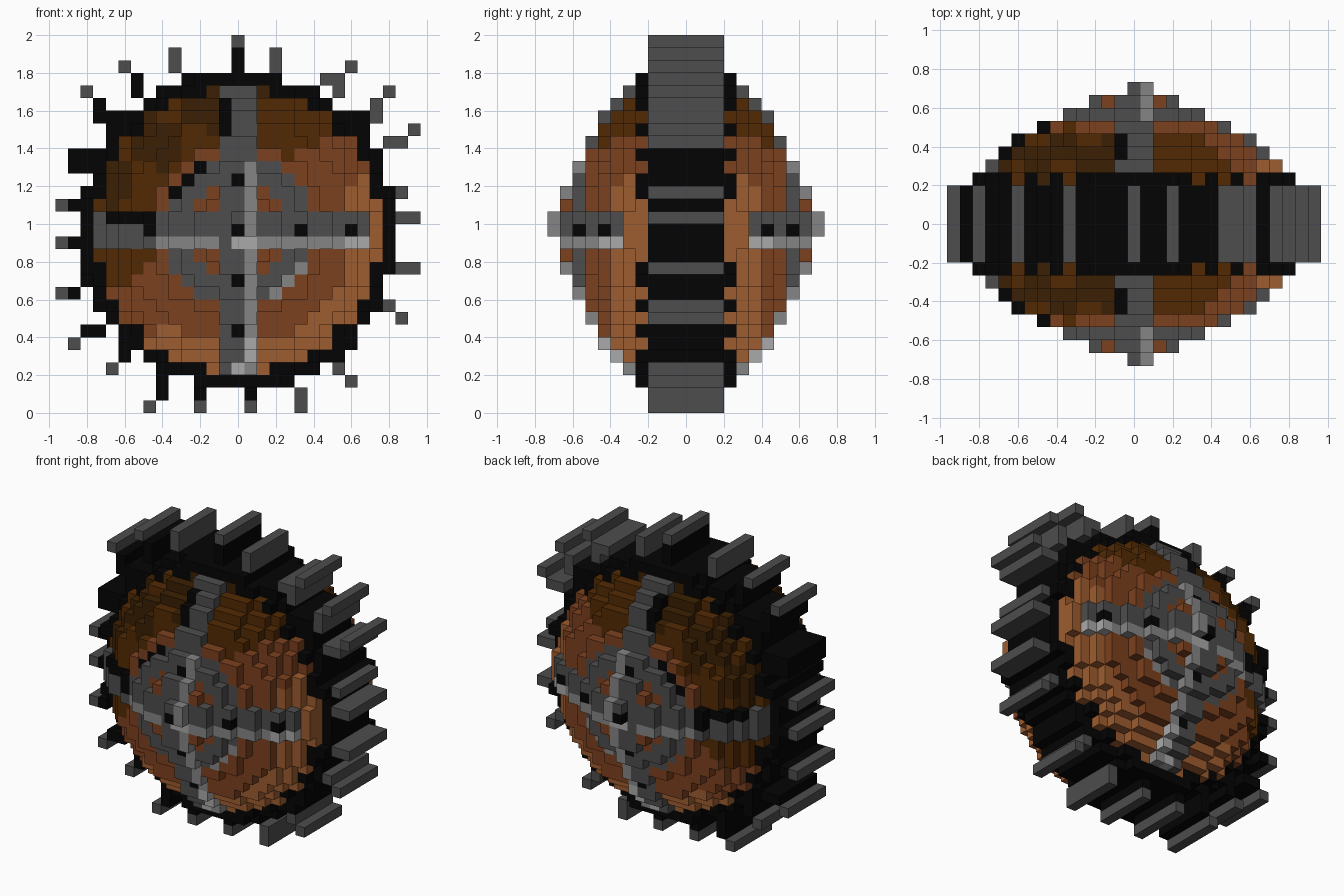
import bpy, bmesh
from mathutils import Matrix, Vector

old = bpy.data.objects.get("Cube")
if old:
    bpy.data.objects.remove(old, do_unlink=True)

V = 1 / 15      # block size
MID = 14.5      # wheel centre height in blocks

COLOURS = {
    "black": (0.0012, 0.0012, 0.0012),
    "dark_grey": (0.074, 0.074, 0.074),
    "light_grey": (0.235, 0.235, 0.235),
    "pale_grey": (0.4, 0.4, 0.4),
    "dark_brown": (0.044, 0.014, 0.001),
    "brown": (0.086, 0.023, 0.001),
    "red_brown": (0.2, 0.052, 0.013),
    "tan": (0.34, 0.107, 0.029),
}
NAMES = list(COLOURS)
MATS = []
for name, rgb in COLOURS.items():
    m = bpy.data.materials.new(name)
    m.use_nodes = True
    m.diffuse_color = (*rgb, 1)
    bsdf = m.node_tree.nodes["Principled BSDF"]
    bsdf.inputs["Base Color"].default_value = (*rgb, 1)
    bsdf.inputs["Roughness"].default_value = 0.9
    MATS.append(m)


def build(name, columns):
    """Object made of front-to-back block columns {(x, z): (half depth, colour)}."""
    bm = bmesh.new()
    for (x, z), (half, colour) in columns.items():
        mat = Matrix.LocRotScale(
            Vector((x, 0, z + MID)) * V, None, Vector((1, 2 * half, 1)) * V)
        made = bmesh.ops.create_cube(bm, size=1, matrix=mat)
        for f in {f for v in made["verts"] for f in v.link_faces}:
            f.material_index = NAMES.index(colour)
    mesh = bpy.data.meshes.new(name)
    bm.to_mesh(mesh)
    bm.free()
    for m in MATS:
        mesh.materials.append(m)
    bpy.context.collection.objects.link(bpy.data.objects.new(name, mesh))


def in_wheel(x, z):
    """Round outline, flattened where it meets the four extremes."""
    r2 = x * x + z * z
    return r2 <= 162 if max(abs(x), abs(z)) < 12 else r2 <= 153


def depth(x, z):
    """Half thickness of the domed wheel at one block."""
    if x in (0, 1) and z in (0, 1):
        return 11
    r2 = x * x + z * z
    for d, reach in ((10, 3), (9, 5), (8, 7), (7, 9), (6, 10), (5, 11)):
        if r2 <= reach * reach + 1:
            return d
    step = r2 <= 140 or abs(z) == 12 or (abs(x) == 12 and abs(z) == 3)
    return 4 if step else 3


def wood(x, z):
    """Dish colour, from dark at the upper left of the face to tan at the lower rim."""
    s = 0.6 * x - 0.8 * z
    r2 = x * x + z * z
    if r2 < 50:
        return "red_brown"
    if s < -7 and (x // 2 + z // 3) % 3:
        return "dark_brown"
    if s < -2:
        return "brown"
    return "tan" if s > 2.5 and r2 > 80 else "red_brown"


def upright(x, z):
    """Vertical bar colour."""
    if x == -1 and 8 <= z <= 10 or x == 0 and z in (4, 0, -4, -8):
        return "black"
    if x == 1 and z in (-1, -9, -10) or x == 0 and z in (-1, -11):
        return "pale_grey"
    return "light_grey" if x == 1 and z < 6 else "dark_grey"


def crossbar(x, z):
    """Horizontal bar colour."""
    if z == 1 and -10 <= x <= -7 or z == 0 and x in (-7, 5, 9):
        return "black"
    if z == -1 and x >= 9:
        return "pale_grey"
    return "light_grey" if z == -1 and x > -7 else "dark_grey"


def hub(x, z):
    """Hub plate colour, with a dark upper and a light lower arc."""
    if x - z <= -8:
        return "black"
    return "light_grey" if x - z >= 8 else "dark_grey"


# Sort every block of the round body into its part
parts = {p: {} for p in ("tyre_rim", "wooden_dish", "vertical_bar", "horizontal_bar", "hub_plate")}
for x in range(-12, 13):
    for z in range(-12, 13):
        if not in_wheel(x, z):
            continue
        r2 = x * x + z * z
        window = abs(x) in (2, 3) and abs(z) in (2, 3) and r2 < 18
        if r2 > 127 and abs(x * z) != 63:
            part, colour = "tyre_rim", "black"
        elif abs(x) <= 1:
            part, colour = "vertical_bar", upright(x, z)
        elif abs(z) <= 1 and x < 11:
            part, colour = "horizontal_bar", crossbar(x, z)
        elif r2 <= 34 and not window:
            part, colour = "hub_plate", hub(x, z)
        else:
            part, colour = "wooden_dish", wood(x, z)
        parts[part][x, z] = (depth(x, z), colour)
for part, columns in parts.items():
    build(part, columns)

# Tread cleats: each steps inward from its tip, grey outside and black at the root
TIPS = [(0, 15), (-5, 14), (3, 14), (-9, 13), (9, 13), (7, 12), (-12, 11), (12, 11),
        (14, 8), (-13, 6), (-13, 5), (13, 3), (-14, 2), (14, 1), (-14, -1), (14, -3),
        (-14, -5), (13, -7), (-13, -9), (-10, -11), (9, -12), (-7, -14), (-3, -14),
        (1, -14), (5, -14), (-11, 9), (11, 9)]
BLACK_TIPS = [(-13, 6), (-13, 5), (-11, 9)]
cleats = {}
for tx, tz in TIPS:
    if (tx, tz) in BLACK_TIPS:
        grey = 0
    elif tx in (9, 14) and tz > 7:
        grey = 3
    else:
        grey = 2 if tx > 2 and tx != 11 or tx == -5 else 1
    for n in range(4):
        t = 1 - n / max(abs(tx), abs(tz))
        cell = (round(tx * t), round(tz * t))
        if not in_wheel(*cell):
            cleats[cell] = (3, "dark_grey" if n < grey else "black")
build("tread_cleats", cleats)
